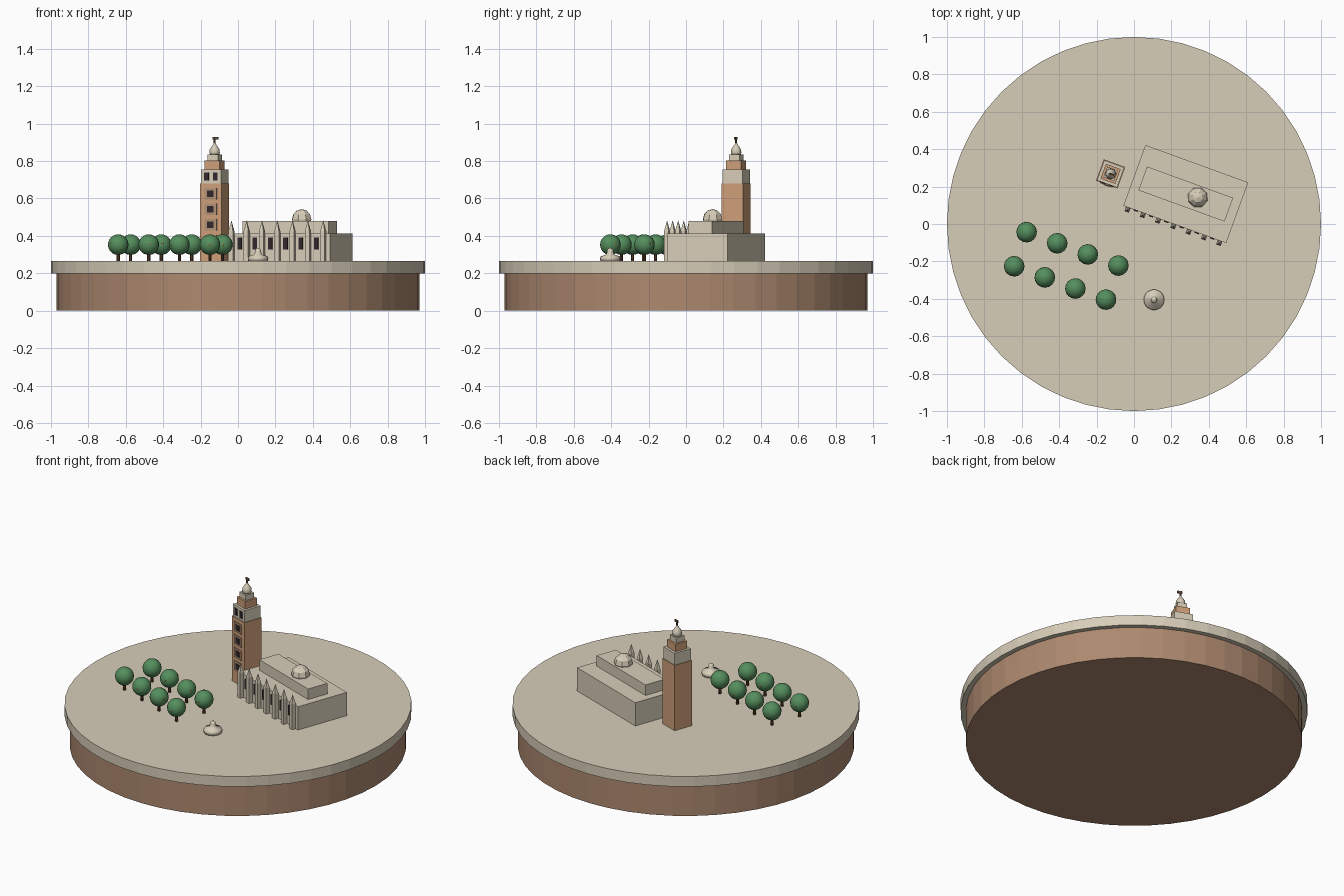
import bpy, bmesh, math
from mathutils import Matrix, Vector

cube = bpy.data.objects.get("Cube")
if cube:
    bpy.data.objects.remove(cube, do_unlink=True)


def material(name, r, g, b):
    m = bpy.data.materials.new(name)
    m.use_nodes = True
    m.diffuse_color = (r, g, b, 1)
    m.node_tree.nodes["Principled BSDF"].inputs["Base Color"].default_value = (r, g, b, 1)
    return m


STONE = material("pale stone", 0.68, 0.61, 0.48)
EARTH = material("brown earth", 0.42, 0.25, 0.16)
BRICK = material("warm brick", 0.62, 0.35, 0.19)
FRAME = material("dull brick frame", 0.45, 0.29, 0.18)
DARK = material("dark glass", 0.03, 0.02, 0.025)
LEAF = material("leaf green", 0.09, 0.27, 0.11)
BARK = material("bark", 0.11, 0.05, 0.025)
BRONZE = material("bronze", 0.13, 0.08, 0.045)
FRUIT = material("orange fruit", 0.75, 0.27, 0.04)

GROUND = 0.265
TURN = Matrix.Rotation(math.radians(-20), 4, "Z")


def finish(name, bm, mat, place=Matrix(), smooth=False):
    bmesh.ops.recalc_face_normals(bm, faces=bm.faces)
    for f in bm.faces:
        f.smooth = smooth
    mesh = bpy.data.meshes.new(name)
    bm.to_mesh(mesh)
    bm.free()
    mesh.materials.append(mat)
    ob = bpy.data.objects.new(name, mesh)
    ob.matrix_world = place
    bpy.context.collection.objects.link(ob)
    return ob


def add_box(bm, x, y, w, d, z0, z1):
    m = Matrix.Translation((x, y, (z0 + z1) / 2)) @ Matrix.Diagonal((w, d, z1 - z0, 1))
    bmesh.ops.create_cube(bm, size=1, matrix=m)


def add_cone(bm, x, y, r0, r1, z0, z1, sides, spin=0.0):
    m = Matrix.Translation((x, y, (z0 + z1) / 2)) @ Matrix.Rotation(spin, 4, "Z")
    bmesh.ops.create_cone(bm, cap_ends=True, segments=sides, radius1=r0, radius2=r1,
                          depth=z1 - z0, matrix=m)


def add_ball(bm, centre, r, u, v):
    bmesh.ops.create_uvsphere(bm, u_segments=u, v_segments=v, radius=r,
                              matrix=Matrix.Translation(centre))


def box(name, mat, place, *dims):
    bm = bmesh.new()
    add_box(bm, *dims)
    return finish(name, bm, mat, place)


def lathe(name, profile, mat, place, sides):
    bm = bmesh.new()
    verts = [bm.verts.new((r, 0, z)) for r, z in profile]
    edges = [bm.edges.new(pair) for pair in zip(verts, verts[1:])]
    bmesh.ops.spin(bm, geom=verts + edges, cent=(0, 0, 0), axis=(0, 0, 1),
                   angle=math.tau, steps=sides)
    bmesh.ops.remove_doubles(bm, verts=bm.verts, dist=1e-4)
    return finish(name, bm, mat, place, True)


# Round base
for name, mat, r, z0, z1 in (("plinth", EARTH, 0.97, 0, 0.2),
                             ("ground_slab", STONE, 1.0, 0.2, GROUND)):
    bm = bmesh.new()
    add_cone(bm, 0, 0, r, r, z0, z1, 48)
    finish(name, bm, mat)

# Long hall with raised roof and faceted dome
HALL = Matrix.Translation((0.277, 0.16, 0)) @ TURN
box("hall", STONE, HALL, 0, 0, 0.585, 0.345, GROUND, 0.413)
box("raised_roof", STONE, HALL, 0, 0, 0.49, 0.135, 0.413, 0.48)
bm = bmesh.new()
add_ball(bm, (0.066, 0.005, 0.488), 0.055, 8, 6)
finish("hall_dome", bm, STONE, HALL)

# Buttresses with spires, and windows between them
piers, spires, windows = bmesh.new(), bmesh.new(), bmesh.new()
STEP, WALL = 0.087, -0.1725
for i in range(-3, 4):
    x = i * STEP - 0.004
    add_box(piers, x, WALL - 0.012, 0.026, 0.026, GROUND, 0.425)
    add_cone(spires, x, WALL - 0.012, 0.018, 0, 0.425, 0.483, 4, math.pi / 4)
    if i < 3:
        add_box(windows, x + STEP / 2, WALL - 0.002, 0.024, 0.008, 0.328, 0.39)
finish("buttresses", piers, STONE, HALL)
finish("spires", spires, STONE, HALL)
finish("hall_windows", windows, DARK, HALL)

# Stepped bell tower
TOWER = Matrix.Translation((-0.125, 0.268, 0)) @ TURN
for name, mat, w, z0, z1 in (("tower_shaft", BRICK, 0.122, GROUND, 0.68),
                             ("belfry", STONE, 0.114, 0.68, 0.755),
                             ("upper_stage", BRICK, 0.084, 0.755, 0.802),
                             ("lantern_stage", STONE, 0.06, 0.802, 0.835)):
    box(name, mat, TOWER, 0, 0, w, w, z0, z1)

# Framed tower windows and paired belfry openings on the front
frames, panes = bmesh.new(), bmesh.new()
for i in range(4):
    z = 0.625 - i * 0.083
    add_box(frames, 0, -0.062, 0.07, 0.007, z - 0.03, z + 0.03)
    add_box(panes, 0, -0.064, 0.036, 0.008, z - 0.018, z + 0.018)
for x in (-0.025, 0.025):
    add_box(panes, x, -0.058, 0.026, 0.007, 0.695, 0.738)
finish("tower_window_frames", frames, FRAME, TOWER)
finish("tower_windows", panes, DARK, TOWER)

# Tower dome and weather vane
lathe("tower_dome", [(0, 0.834), (0.024, 0.834), (0.028, 0.845), (0.026, 0.862),
                     (0.016, 0.878), (0.007, 0.89), (0.004, 0.9), (0, 0.9)],
      STONE, TOWER, 16)
bm = bmesh.new()
add_cone(bm, 0, 0, 0.005, 0.005, 0.89, 0.925, 8)
add_box(bm, 0.005, 0, 0.03, 0.008, 0.914, 0.928)
finish("weather_vane", bm, BRONZE, TOWER)

# Two rows of fruit trees
GROVE = Matrix.Translation((-0.362, -0.224, 0)) @ TURN
trunks, crowns, fruit = bmesh.new(), bmesh.new(), bmesh.new()
for row in (-1, 1):
    for i in range(4):
        x, y = (i - 1.5) * 0.174, row * 0.097
        add_cone(trunks, x, y, 0.009, 0.009, GROUND, 0.32, 8)
        add_ball(crowns, (x, y, 0.353), 0.055, 16, 12)
        for k in range(3):
            a = math.tau * k / 3 + i
            spot = Vector((math.cos(a), math.sin(a), -0.25 + 0.2 * k)).normalized()
            add_ball(fruit, Vector((x, y, 0.353)) + spot * 0.051, 0.006, 6, 4)
finish("tree_trunks", trunks, BARK, GROVE)
finish("tree_crowns", crowns, LEAF, GROVE, True)
finish("tree_fruit", fruit, FRUIT, GROVE, True)

# Fountain
lathe("fountain", [(0, GROUND), (0.052, GROUND), (0.055, 0.28), (0.05, 0.291),
                   (0.022, 0.3), (0.017, 0.312), (0.016, 0.325), (0.01, 0.333), (0, 0.336)],
      STONE, Matrix.Translation((0.107, -0.405, 0)), 20)
